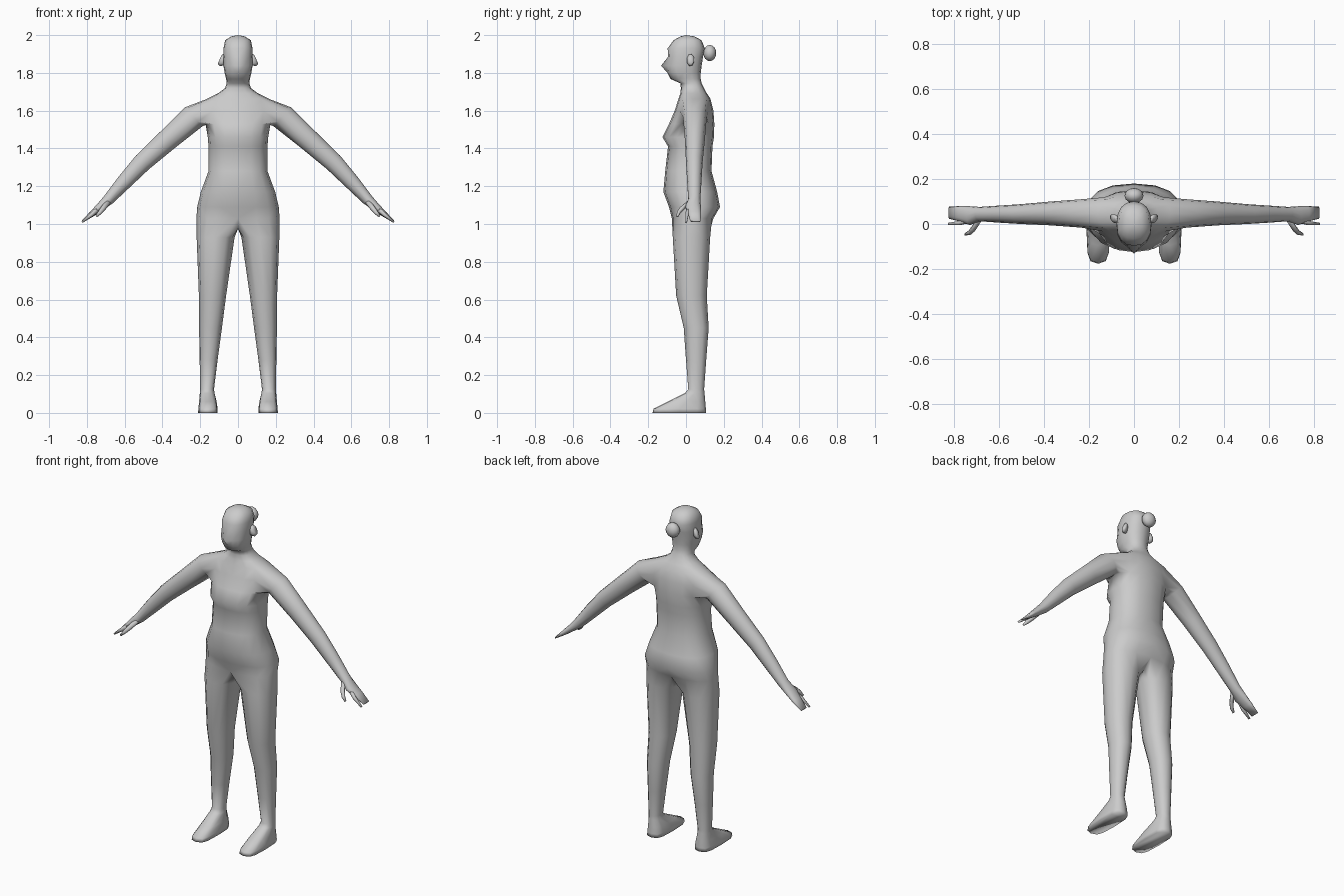
import bpy, bmesh
from math import sin, cos, pi, radians, copysign
from mathutils import Vector

cube = bpy.data.objects.get("Cube")
if cube:
    bpy.data.objects.remove(cube)

clay = bpy.data.materials.new("plain grey")
clay.use_nodes = True
grey = (0.6, 0.6, 0.6, 1)
clay.diffuse_color = grey
clay.node_tree.nodes["Principled BSDF"].inputs["Base Color"].default_value = grey


def finish(bm, name, mirrored=True):
    """Mirror the left half, weld it and make a smooth object."""
    if mirrored:
        bmesh.ops.mirror(bm, geom=bm.verts[:] + bm.edges[:] + bm.faces[:],
                         axis='X', merge_dist=0.0005)
    bmesh.ops.recalc_face_normals(bm, faces=bm.faces[:])
    for f in bm.faces:
        f.smooth = True
    mesh = bpy.data.meshes.new(name)
    bm.to_mesh(mesh)
    bm.free()
    mesh.materials.append(clay)
    obj = bpy.data.objects.new(name, mesh)
    bpy.context.collection.objects.link(obj)
    return obj


def bend(v, p):
    return copysign(abs(v) ** p, v)


def stitch(bm, a, b, closed=True, skip=()):
    n = len(a)
    for k in range(n if closed else n - 1):
        if k not in skip:
            j = (k + 1) % n
            bm.faces.new((a[k], a[j], b[j], b[k]))


def half_ring(bm, z, w, front, back, nose=0.0, p=0.85):
    """Half cross-section from front centre round the left side to the back."""
    cy, ry = (front + back) / 2, (back - front) / 2
    ring = []
    for k in range(9):
        t = radians(-90 + 22.5 * k)
        x = 0 if k in (0, 8) else w * bend(cos(t), p)
        y = cy + ry * bend(sin(t), p) - (nose if k == 0 else 0)
        ring.append(bm.verts.new((x, y, z)))
    return ring


def leg_ring(bm, z, inner, outer, front, back, p=0.9):
    cx, rx = (inner + outer) / 2, (outer - inner) / 2
    cy, ry = (front + back) / 2, (back - front) / 2
    return [bm.verts.new((cx + rx * bend(cos(t), p), cy + ry * bend(sin(t), p), z))
            for t in (radians(30 * k - 120) for k in range(12))]


def tube_ring(bm, centre, direction, ry, h, n=12):
    """Ring across a limb that runs sideways: ry along y, h across it."""
    up = Vector((-direction.z, 0, direction.x)).normalized()
    return [bm.verts.new(centre + Vector((0, ry * sin(t), 0)) - up * h * cos(t))
            for t in (2 * pi * (k - n / 6) / n for k in range(n))]


def tube(bm, stations, start=None, n=12):
    """Loft stations of (x, y, z, ry, h); begin from an open loop if given."""
    pts = [Vector(s[:3]) for s in stations]
    prev = start
    for i, s in enumerate(stations):
        d = pts[min(i + 1, len(pts) - 1)] - pts[max(i - 1, 0)]
        ring = tube_ring(bm, pts[i], d, s[3], s[4], n)
        if prev:
            stitch(bm, prev, ring)
        else:
            bm.faces.new(ring)
        prev = ring
    bm.faces.new(prev)


# Torso, neck and head as one skin: z, half width, front y, back y, nose
bm = bmesh.new()
sections = [
    (1.03, .22, -.075, .145), (1.09, .216, -.09, .18), (1.17, .197, -.12, .165),
    (1.28, .156, -.11, .135), (1.41, .156, -.095, .14), (1.46, .16, -.125, .148),
    (1.53, .172, -.09, .15), (1.60, .178, -.06, .145), (1.662, .165, -.04, .13),
    (1.692, .105, -.03, .11), (1.72, .068, -.027, .095), (1.745, .06, -.03, .083),
    (1.768, .063, -.082, .078), (1.80, .071, -.098, .078), (1.838, .077, -.105, .083, .027),
    (1.885, .078, -.095, .09), (1.93, .077, -.097, .1), (1.973, .068, -.066, .082),
    (1.993, .036, -.03, .045),
]
rings = [half_ring(bm, *s) for s in sections]
for i in range(len(rings) - 1):
    stitch(bm, rings[i], rings[i + 1], False, skip=(2, 3, 4, 5) if i in (6, 7) else ())
crown = bm.verts.new((0, 0, 2.0))
for k in range(8):
    bm.faces.new((rings[-1][k], rings[-1][k + 1], crown))

# Arm and flat hand grow from the shoulder opening
low, mid, high = rings[6:9]
opening = low[2:7] + [mid[6]] + high[6:1:-1] + [mid[2]]
tube(bm, [
    (.235, .047, 1.567, .063, .068), (.37, .047, 1.448, .053, .058),
    (.505, .044, 1.327, .044, .05), (.60, .044, 1.225, .038, .041),
    (.685, .044, 1.13, .032, .03), (.73, .037, 1.09, .042, .022),
    (.77, .045, 1.056, .035, .016), (.822, .05, 1.014, .027, .006),
], opening)

# Leg and foot grow from the hip opening, closed by the crotch strip
hips = rings[0]
crotch = [bm.verts.new((0, y, .975)) for y in (.09, .03, -.03)]
prev = hips + crotch
for s in [
    (.93, .018, .219, -.07, .128), (.62, .063, .207, -.052, .11),
    (.45, .085, .206, -.012, .12), (.28, .108, .203, .0, .107),
    (.125, .127, .2, .012, .096), (.105, .124, .202, -.005, .098),
    (.06, .113, .206, -.095, .102, .7), (.022, .108, .21, -.172, .105, .6),
    (0, .108, .211, -.177, .106, .6),
]:
    ring = leg_ring(bm, *s)
    stitch(bm, prev, ring)
    prev = ring
bm.faces.new(prev)
finish(bm, "body")

# Index fingers and thumbs
bm = bmesh.new()
tube(bm, [(.735, .018, 1.085, .014, .013), (.775, .004, 1.05, .011, .011),
          (.825, .0, 1.01, .006, .005)], n=6)
finish(bm, "index_fingers")
bm = bmesh.new()
tube(bm, [(.685, .025, 1.12, .016, .014), (.712, -.018, 1.085, .015, .014),
          (.73, -.038, 1.062, .011, .011), (.75, -.046, 1.04, .006, .006)], n=6)
finish(bm, "thumbs")

# Ears lean outward from the sides of the head
bm = bmesh.new()
tube(bm, [(.066, .018, 1.862, .012, .025), (.088, .024, 1.868, .02, .034),
          (.097, .03, 1.872, .013, .026)], n=8)
finish(bm, "ears")

# Hair bun
bm = bmesh.new()
bmesh.ops.create_uvsphere(bm, u_segments=12, v_segments=8, radius=1)
for v in bm.verts:
    v.co = Vector((v.co.x * .042, v.co.y * .034 + .126, v.co.z * .043 + 1.905))
finish(bm, "hair_bun", mirrored=False)
